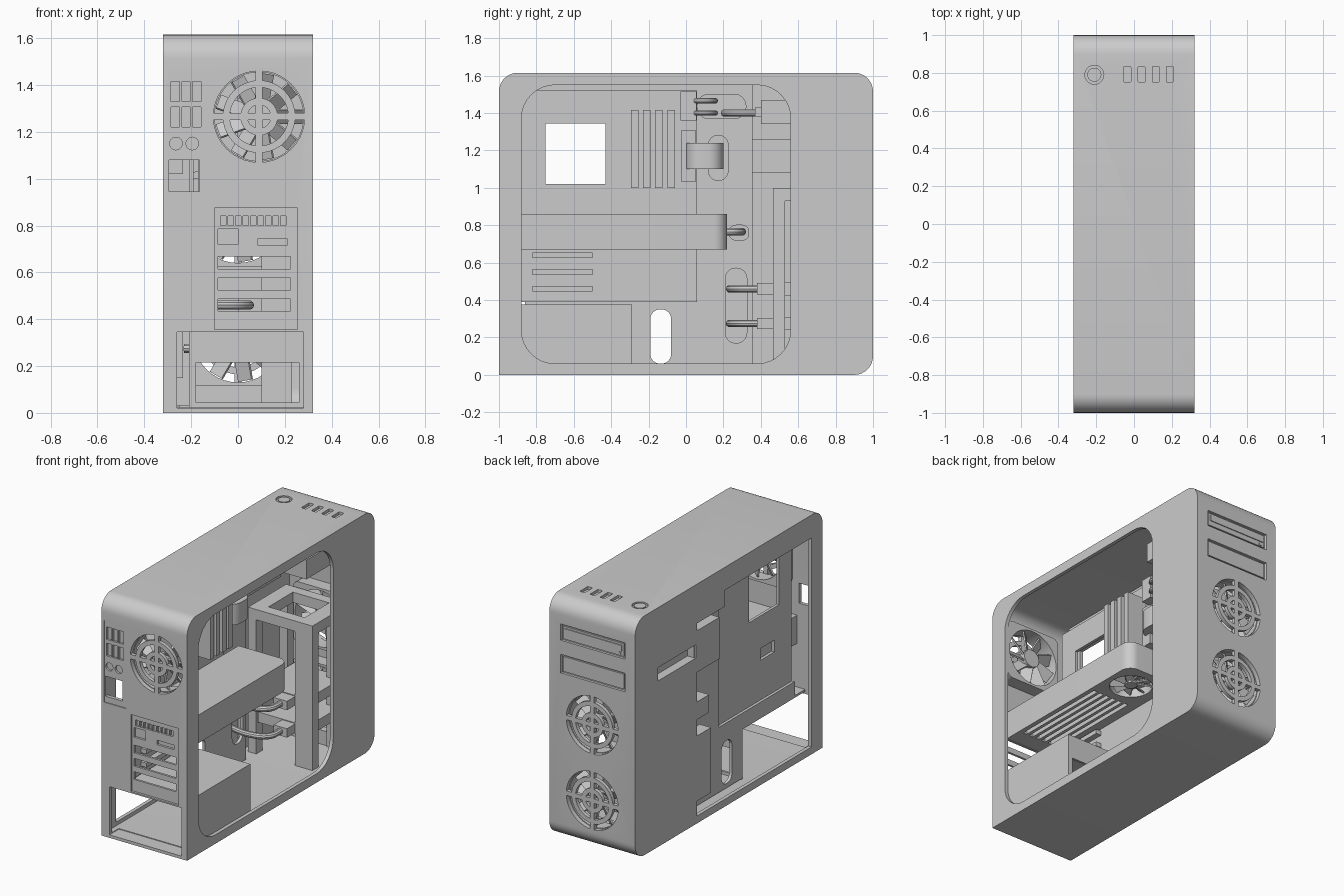
import bpy, bmesh, math
from mathutils import Matrix, Vector

cube = bpy.data.objects.get("Cube")
if cube:
    bpy.data.objects.remove(cube, do_unlink=True)

GREY = (0.6, 0.6, 0.6, 1)
mat = bpy.data.materials.new("plain grey")
mat.use_nodes = True
mat.diffuse_color = GREY
mat.node_tree.nodes["Principled BSDF"].inputs["Base Color"].default_value = GREY


def finish(name, bm):
    bmesh.ops.recalc_face_normals(bm, faces=bm.faces)
    mesh = bpy.data.meshes.new(name)
    bm.to_mesh(mesh)
    bm.free()
    mesh.materials.append(mat)
    obj = bpy.data.objects.new(name, mesh)
    bpy.context.collection.objects.link(obj)
    return obj


def rounded(a0, a1, b0, b1, radii=0, steps=8):
    """Rectangle outline; radii run from the high/high corner anticlockwise."""
    if not isinstance(radii, tuple):
        radii = (radii,) * 4
    pts = []
    for i, (a, b, sa, sb) in enumerate(((a1, b1, -1, -1), (a0, b1, 1, -1), (a0, b0, 1, 1), (a1, b0, -1, 1))):
        r = radii[i]
        for k in range(steps + 1 if r else 1):
            t = math.radians(90) * (i + k / steps)
            pts.append((a + r * (sa + math.cos(t)), b + r * (sb + math.sin(t))) if r else (a, b))
    return pts


def disc(a, b, r, n=40):
    return [(a + r * math.cos(math.tau * i / n), b + r * math.sin(math.tau * i / n)) for i in range(n)]


def prism(name, pts, axis, lo, hi):
    place = {"x": lambda a, b: (lo, a, b), "y": lambda a, b: (a, lo, b), "z": lambda a, b: (a, b, lo)}[axis]
    bm = bmesh.new()
    verts = [bm.verts.new(place(*p)) for p in pts]
    face = bm.faces.new(verts)
    new = bmesh.ops.extrude_face_region(bm, geom=[face])["geom"]
    step = Vector([(hi - lo) * (axis == c) for c in "xyz"])
    bmesh.ops.translate(bm, verts=[v for v in new if isinstance(v, bmesh.types.BMVert)], vec=step)
    return finish(name, bm)


def box(name, x0, x1, y0, y1, z0, z1):
    return prism(name, rounded(x0, x1, y0, y1), "z", z0, z1)


def cut(target, *cutters):
    bpy.context.view_layer.objects.active = target
    for c in cutters:
        c.hide_render = True
        mod = target.modifiers.new("cut", "BOOLEAN")
        mod.operation, mod.solver, mod.object = "DIFFERENCE", "EXACT", c
        bpy.ops.object.modifier_apply(modifier=mod.name)
        bpy.data.objects.remove(c, do_unlink=True)


def hole(x0, x1, y0, y1, z0, z1):
    return box("cutter", x0, x1, y0, y1, z0, z1)


def cable(name, pts, r=0.02):
    curve = bpy.data.curves.new(name, "CURVE")
    curve.dimensions, curve.bevel_depth, curve.bevel_resolution = "3D", r, 3
    curve.use_fill_caps = True
    sp = curve.splines.new("BEZIER")
    sp.bezier_points.add(len(pts) - 1)
    for p, co in zip(sp.bezier_points, pts):
        p.co, p.handle_left_type, p.handle_right_type = co, "AUTO", "AUTO"
    curve.materials.append(mat)
    obj = bpy.data.objects.new(name, curve)
    bpy.context.collection.objects.link(obj)


def blades(name, centre, axis, r0, r1, depth, count=9):
    """Hub and tilted fan blades around one axis."""
    bm = bmesh.new()
    bmesh.ops.create_cone(bm, cap_ends=True, segments=24, radius1=r0, radius2=r0, depth=depth)
    for i in range(count):
        m = (Matrix.Rotation(math.tau * i / count, 4, "Z") @ Matrix.Translation(((r0 + r1) / 2, 0, 0))
             @ Matrix.Rotation(math.radians(40), 4, "X") @ Matrix.Diagonal((r1 - r0 + 0.01, r1 * 0.42, 0.01, 1)))
        bmesh.ops.create_cube(bm, size=1, matrix=m)
    turn = Matrix.Rotation(math.radians(90), 4, "X") if axis == "y" else Matrix()
    bm.transform(Matrix.Translation(centre) @ turn)
    finish(name, bm)


# Outer shell with open sides
shell = prism("case_shell", rounded(-1, 1, 0, 1.615, (0.1, 0.1, 0, 0.1)), "x", -0.32, 0.32)
cut(shell, prism("cutter", rounded(-0.97, 0.97, 0.025, 1.59, (0.08, 0.08, 0, 0.08)), "x", -0.295, 0.295),
    prism("cutter", rounded(-0.88, 0.56, 0.06, 1.55, 0.18), "x", 0.25, 0.4),
    hole(-0.4, -0.25, -0.88, 0.34, 0.05, 1.46))

# Port panel, expansion slots and power supply bay on the front
cut(shell, hole(-0.3, -0.135, -1.1, -0.994, 0.905, 1.455), hole(-0.295, -0.165, -1.1, -0.9, 0.945, 1.08),
    hole(-0.1, 0.255, -1.1, -0.985, 0.355, 0.875), hole(-0.26, 0.28, -1.1, -0.9, 0.02, 0.345))
for x in (-0.268, -0.222, -0.177):
    for z in (1.22, 1.33):
        cut(shell, hole(x - 0.018, x + 0.018, -1.1, -0.98, z, z + 0.085))
for x in (-0.265, -0.195):
    cut(shell, prism("cutter", disc(x, 1.15, 0.027, 20), "y", -1.1, -0.98))
for z in (0.435, 0.525, 0.615):
    cut(shell, hole(-0.085, 0.225, -1.1, -0.9, z, z + 0.052))
for i in range(9):
    x = -0.075 + i * 0.032
    cut(shell, hole(x, x + 0.024, -1.1, -0.9, 0.8, 0.84))
cut(shell, hole(-0.085, 0.0, -1.1, -0.9, 0.72, 0.785), hole(0.085, 0.21, -1.1, -0.9, 0.715, 0.745))

# Drive bay covers on the back
for z0, z1 in ((1.34, 1.45), (1.12, 1.245)):
    cut(shell, hole(-0.245, 0.235, 0.983, 1.1, z0, z1))
    box("bay_cover", -0.232, 0.222, 0.975, 0.994, z0 + 0.012, z1 - 0.012)
box("drive_tray_lip", -0.22, 0.21, 0.99, 1.0, 1.385, 1.425)
prism("eject_button", disc(-0.2, 1.367, 0.012, 16), "y", 0.99, 1.0)

# Power button and top sockets
cut(shell, prism("cutter", disc(-0.21, 0.79, 0.05), "z", 1.6, 1.7))
prism("power_button", disc(-0.21, 0.79, 0.037), "z", 1.595, 1.613)
for x in (-0.035, 0.04, 0.115, 0.19):
    cut(shell, prism("cutter", rounded(x - 0.018, x + 0.018, 0.75, 0.835, 0.006, 3), "z", 1.597, 1.7))

# Grilles with a fan behind each
for name, x, z, face in (("front", 0.09, 1.265, -1), ("upper_back", 0, 0.83, 1), ("lower_back", 0, 0.32, 1)):
    lo, hi = sorted((face, face * 0.975))
    cut(shell, prism("cutter", disc(x, z, 0.195), "y", lo - 0.05, hi + 0.05))
    for r in (0.155, 0.08):
        ring = prism(name + "_grille_ring", disc(x, z, r), "y", lo, hi)
        cut(ring, prism("cutter", disc(x, z, r - 0.03), "y", lo - 0.1, hi + 0.1))
    box(name + "_grille_bar", x - 0.198, x + 0.198, lo, hi, z - 0.015, z + 0.015)
    box(name + "_grille_post", x - 0.015, x + 0.015, lo, hi, z - 0.198, z + 0.198)
    lo, hi = sorted((face * 0.97, face * 0.88))
    frame = prism(name + "_fan_frame", rounded(x - 0.205, x + 0.205, z - 0.205, z + 0.205, 0.04, 4), "y", lo, hi)
    cut(frame, prism("cutter", disc(x, z, 0.19), "y", lo - 0.1, hi + 0.1))
    blades(name + "_fan_blades", (x, face * 0.925, z), "y", 0.06, 0.18, 0.07)

# Recessed tray with cable holes and covers behind them
tray = box("board_tray", -0.21, -0.19, -0.86, 0.34, 0.03, 1.57)
cut(tray, hole(-0.3, -0.1, -0.9, -0.05, 0.47, 1.4), hole(-0.3, -0.1, -0.9, -0.29, 0.0, 0.375),
    prism("cutter", rounded(-0.19, -0.08, 0.06, 0.35, 0.05), "x", -0.3, -0.1))
box("tray_edge", -0.31, -0.19, 0.335, 0.355, 0.03, 1.58)
box("tray_top_edge", -0.31, -0.19, -0.86, 0.34, 1.55, 1.57)
for y0, y1, z0, z1 in ((0.06, 0.32, 1.37, 1.5), (0.12, 0.225, 1.04, 1.28), (0.23, 0.338, 0.72, 0.8), (0.21, 0.325, 0.17, 0.57)):
    r = min(y1 - y0, z1 - z0) * 0.48
    cut(tray, prism("cutter", rounded(y0, y1, z0, z1, r), "x", -0.3, -0.1))
    box("cable_cover", -0.32, -0.235, y0 - 0.02, 0.345, z0 - 0.02, z1 + 0.02)
channel = box("side_channel", -0.3, -0.24, 0.345, 0.8, 1.08, 1.26)
cut(channel, hole(-0.4, -0.26, 0.35, 0.755, 1.12, 1.21))
cut(shell, hole(-0.4, -0.27, 0.35, 0.755, 1.12, 1.21))

# Main board with its cut-outs, sockets and sticks
board = box("main_board", -0.17, -0.15, -0.88, 0.06, 0.39, 1.52)
cut(board, hole(-0.3, 0, -0.75, -0.43, 1.02, 1.345), hole(-0.3, 0, -0.7, -0.55, 0.72, 0.8))
for i in range(4):
    y = -0.295 + i * 0.065
    box("memory_stick", -0.155, 0.0, y, y + 0.04, 1.0, 1.415)
for z in (0.445, 0.535, 0.625):
    box("expansion_socket", -0.155, -0.11, -0.82, -0.5, z, z + 0.03)
box("upper_socket", -0.155, -0.09, -0.03, 0.055, 1.36, 1.515)
box("power_socket", -0.155, -0.09, -0.025, 0.05, 1.03, 1.31)

# Graphics card with cooling slots and a fan underneath
card = prism("graphics_card", rounded(-0.15, 0.225, -0.97, 0.22, (0.07, 0, 0, 0)), "z", 0.67, 0.86)
cut(card, prism("cutter", disc(0.05, 0.03, 0.135), "z", 0.6, 0.73))
for i in range(6):
    x = -0.085 + i * 0.05
    cut(card, hole(x, x + 0.028, -0.85, -0.16, 0.6, 0.7))
blades("card_fan", (0.05, 0.03, 0.7), "z", 0.04, 0.125, 0.045)

# Power supply shroud
box("shroud_top", -0.21, 0.295, -0.975, -0.29, 0.36, 0.375)
box("shroud_side", 0.28, 0.295, -0.975, -0.29, 0.02, 0.375)
back = box("shroud_back", -0.21, 0.295, -0.305, -0.29, 0.02, 0.375)
cut(back, hole(-0.18, 0.26, -0.4, -0.2, 0.045, 0.215))

# Drive cage, drives and optical drive
top = box("cage_top", -0.25, 0.23, 0.465, 0.87, 0.93, 1.0)
cut(top, hole(-0.15, 0.12, 0.54, 0.8, 0.8, 1.1))
for y in (0.465, 0.8):
    box("cage_right_leg", 0.1, 0.23, y, y + 0.065, 0.02, 0.94)
    box("cage_left_leg", -0.25, -0.19, y, y + 0.065, 0.02, 0.94)
box("cage_sill", -0.2, 0.11, 0.81, 0.86, 0.02, 0.12)
for z in (0.275, 0.46):
    box("hard_drive", -0.18, 0.19, 0.47, 0.86, z - 0.035, z + 0.035)
    box("drive_plug", 0.0, 0.1, 0.38, 0.475, z - 0.03, z + 0.03)
    cable("drive_cable", [(-0.23, 0.25, z), (-0.08, 0.235, z), (0.03, 0.28, z), (0.05, 0.4, z)])
box("optical_drive", -0.24, 0.23, 0.4, 0.975, 1.34, 1.47)
box("optical_plug", -0.1, 0.0, 0.37, 0.41, 1.38, 1.43)

# Cables
cable("optical_cable", [(-0.23, 0.23, 1.4), (-0.12, 0.21, 1.4), (-0.06, 0.27, 1.4), (-0.05, 0.39, 1.4)])
for z in (1.4, 1.465):
    cable("socket_cable", [(-0.1, 0.05, z), (-0.08, 0.08, z), (-0.1, 0.14, z), (-0.23, 0.15, z)], 0.015)
cable("card_cable", [(0.0, 0.2, 0.765), (-0.02, 0.27, 0.765), (-0.1, 0.3, 0.765), (-0.23, 0.29, 0.765)])
prism("power_cable", rounded(-0.235, -0.03, 0.0, 0.2, (0.08, 0, 0, 0.08)), "z", 1.1, 1.24)

# Solid meshes with smooth rounds and sharp edges
bpy.ops.object.select_all(action="DESELECT")
for obj in bpy.context.scene.objects:
    if obj.type in {"MESH", "CURVE"} and obj.data.materials and obj.data.materials[0] == mat:
        obj.select_set(True)
        bpy.context.view_layer.objects.active = obj
bpy.ops.object.convert(target="MESH")
bpy.ops.object.shade_smooth_by_angle(angle=math.radians(30))
